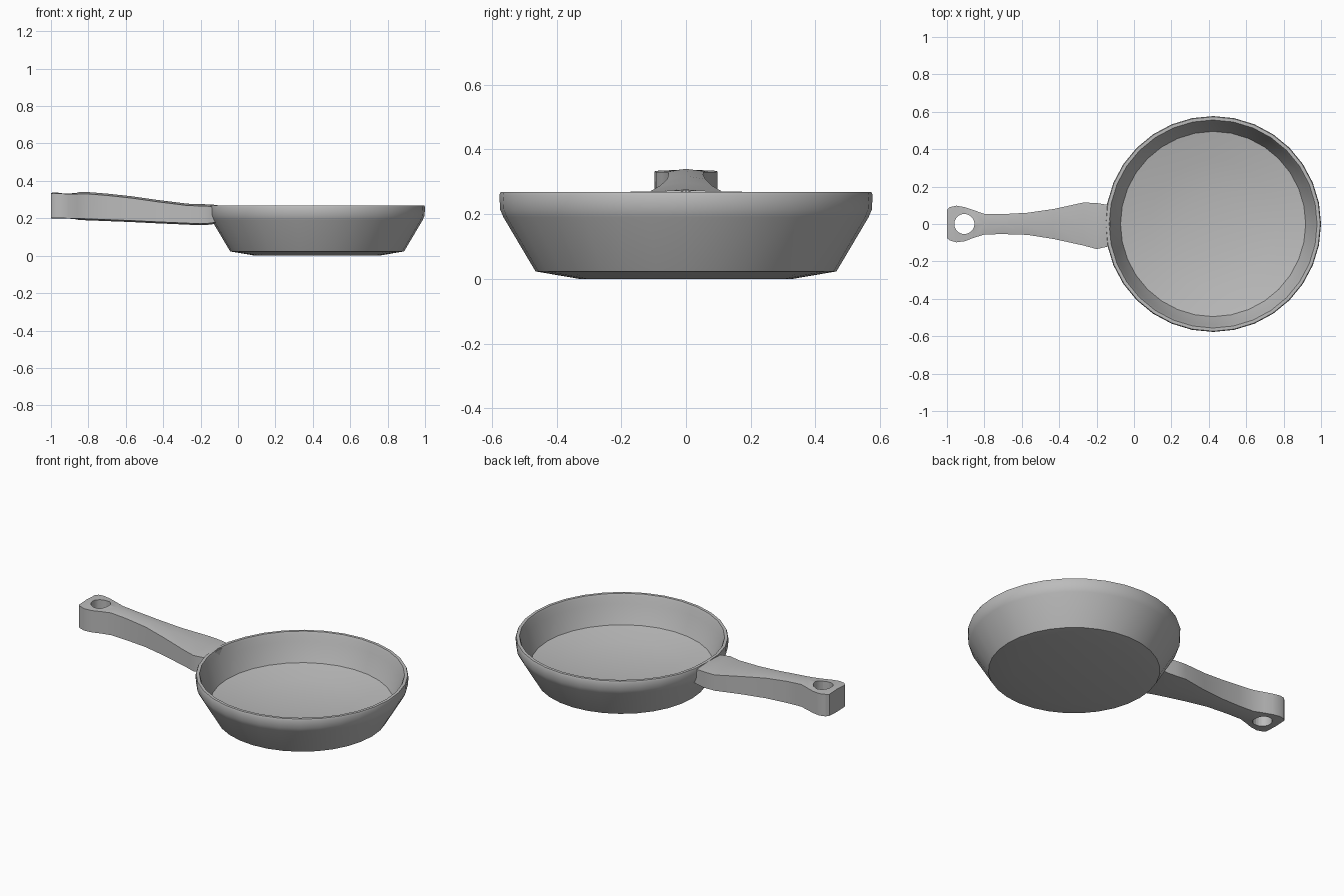
import bpy, bmesh, math

if "Cube" in bpy.data.objects:
    bpy.data.objects.remove(bpy.data.objects["Cube"])

CX = 0.423      # pan centre along x
SIDES = 32

metal = bpy.data.materials.new("grey metal")
metal.diffuse_color = (0.5, 0.5, 0.5, 1)
metal.use_nodes = True
metal.node_tree.nodes["Principled BSDF"].inputs["Base Color"].default_value = metal.diffuse_color


def make_object(name, bm, angle):
    bmesh.ops.recalc_face_normals(bm, faces=bm.faces)
    mesh = bpy.data.meshes.new(name)
    bm.to_mesh(mesh)
    bm.free()
    mesh.materials.append(metal)
    obj = bpy.data.objects.new(name, mesh)
    bpy.context.collection.objects.link(obj)
    bpy.ops.object.select_all(action='DESELECT')
    obj.select_set(True)
    bpy.context.view_layer.objects.active = obj
    bpy.ops.object.shade_smooth_by_angle(angle=math.radians(angle))
    return obj


# Pan bowl: closed profile (radius, z) turned around the vertical axis,
# ending with a gently dished cooking surface
profile = [(0.33, 0.0), (0.465, 0.023), (0.564, 0.19), (0.574, 0.213),
           (0.577, 0.258), (0.573, 0.268), (0.556, 0.268), (0.550, 0.255),
           (0.54, 0.215), (0.495, 0.108), (0.34, 0.077), (0.17, 0.058)]
bm = bmesh.new()
rings = []
for r, z in profile:
    ring = []
    for i in range(SIDES):
        a = 2 * math.pi * i / SIDES
        x, y = r * math.cos(a), r * math.sin(a)
        # the rim rises slightly where the handle joins
        rise = 0.006 * max(0, 1 - abs(y) / 0.2) if x < 0 and z > 0.26 else 0
        ring.append(bm.verts.new((CX + x, y, z + rise)))
    rings.append(ring)
for a, b in zip(rings, rings[1:]):
    for i in range(SIDES):
        j = (i + 1) % SIDES
        bm.faces.new((a[i], a[j], b[j], b[i]))
bm.faces.new(rings[0])      # underside
centre = bm.verts.new((CX, 0, 0.054))
for i in range(SIDES):
    bm.faces.new((rings[-1][i], rings[-1][(i + 1) % SIDES], centre))
make_object("pan_bowl", bm, 36)

# Handle: six-sided sections (x, back y, front y, bottom z, top z)
sections = [(-1.0, 0.075, -0.075, 0.203, 0.332),
            (-0.985, 0.09, -0.088, 0.202, 0.334),
            (-0.95, 0.098, -0.098, 0.201, 0.332),
            (-0.905, 0.09, -0.092, 0.200, 0.330),
            (-0.86, 0.075, -0.075, 0.199, 0.330),
            (-0.80, 0.054, -0.056, 0.197, 0.330),
            (-0.70, 0.053, -0.054, 0.193, 0.322),
            (-0.57, 0.060, -0.058, 0.188, 0.308),
            (-0.43, 0.080, -0.080, 0.181, 0.288),
            (-0.27, 0.115, -0.115, 0.174, 0.268),
            (-0.20, 0.112, -0.134, 0.171, 0.266),
            (-0.15, 0.104, -0.123, 0.174, 0.264),
            (-0.115, 0.100, -0.115, 0.180, 0.260)]
bm = bmesh.new()
loops = []
for x, yb, yf, lo, hi in sections:
    crown = 0.004 if x < -0.9 else 0.010
    pts = [(yf, lo), (0, lo - crown * 0.8), (yb, lo),
           (yb, hi), (0, hi + crown), (yf, hi)]
    # the pan end leans to follow the bowl wall
    loops.append([bm.verts.new((x - (0.012 if x > -0.13 and z > 0.22 else 0), y, z))
                  for y, z in pts])
for a, b in zip(loops, loops[1:]):
    for i in range(6):
        j = (i + 1) % 6
        bm.faces.new((a[i], a[j], b[j], b[i]))
bm.faces.new(loops[0])
bm.faces.new(loops[-1])
handle = make_object("handle", bm, 30)

# Hanging hole through the handle tip
bpy.ops.mesh.primitive_cylinder_add(vertices=20, radius=0.054, depth=0.6,
                                    location=(-0.907, 0, 0.27))
cutter = bpy.context.object
cutter.name = "hole_cutter"
cutter.hide_render = True
bpy.ops.object.select_all(action='DESELECT')
handle.select_set(True)
bpy.context.view_layer.objects.active = handle
cut = handle.modifiers.new("hanging_hole", 'BOOLEAN')
cut.operation = 'DIFFERENCE'
cut.solver = 'EXACT'
cut.object = cutter
bpy.ops.object.modifier_apply(modifier=cut.name)
bpy.data.objects.remove(cutter, do_unlink=True)
bpy.ops.object.shade_smooth_by_angle(angle=math.radians(30))
